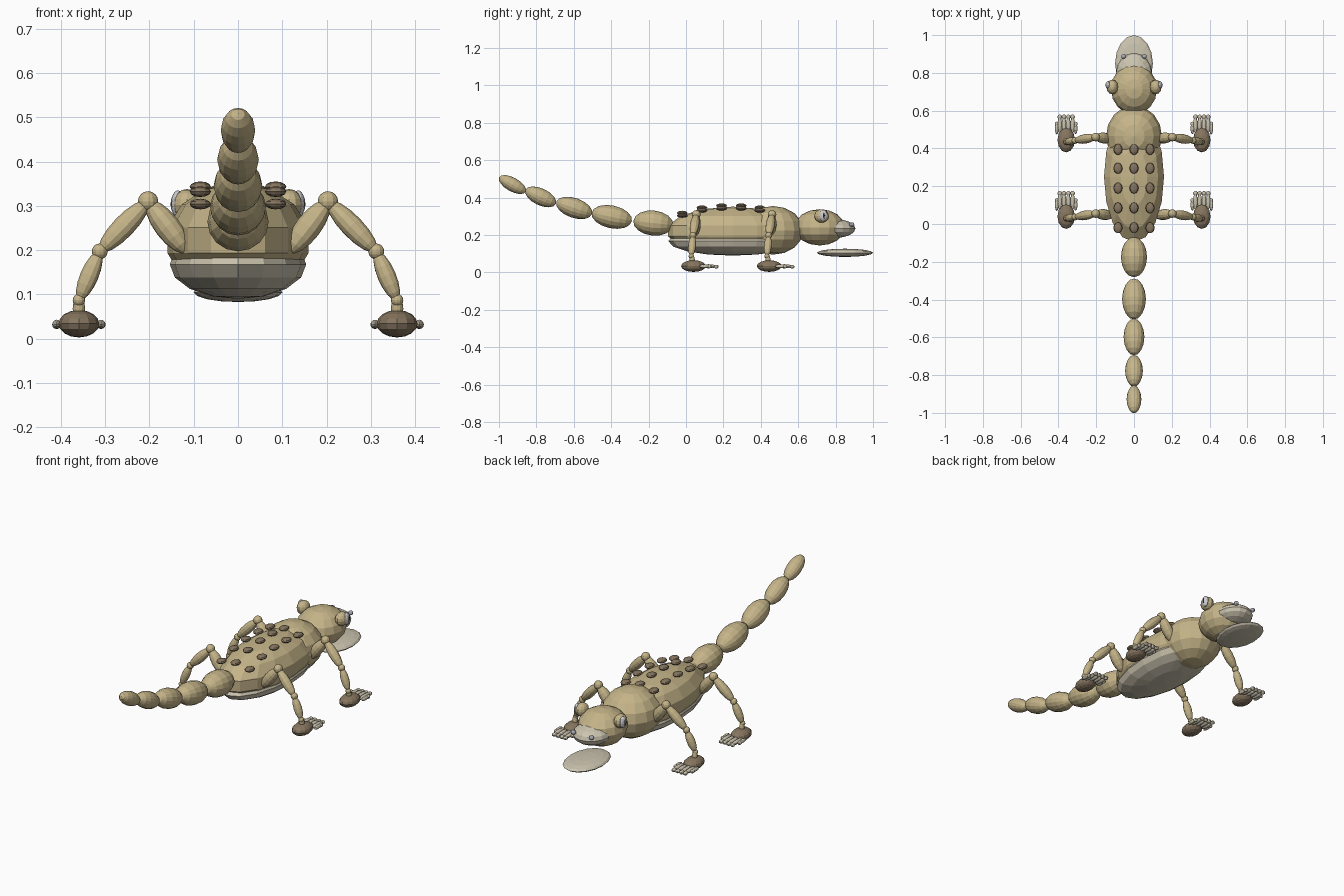
import bpy
import bmesh
import math
from mathutils import Vector, Matrix

if "Cube" in bpy.data.objects:
    bpy.data.objects.remove(bpy.data.objects["Cube"])


def material(name, rgb):
    m = bpy.data.materials.new(name)
    m.diffuse_color = (*rgb, 1)
    m.use_nodes = True
    m.node_tree.nodes["Principled BSDF"].inputs["Base Color"].default_value = m.diffuse_color
    return m


SKIN = material("tan_skin", (0.56, 0.46, 0.25))
PALE = material("pale_belly", (0.60, 0.55, 0.43))
BROWN = material("brown_scales", (0.24, 0.18, 0.115))
EYE = material("eye_white", (0.62, 0.62, 0.64))
NOSE = material("nostril_grey", (0.42, 0.42, 0.50))
DARK = material("dark_pupil", (0.02, 0.02, 0.02))


def ellipsoid(name, center, radii, mat, segs=16, rings=7, rot=None):
    """Flat-shaded ellipsoid; its pole is the local z axis."""
    bm = bmesh.new()
    bmesh.ops.create_uvsphere(bm, u_segments=segs, v_segments=rings, radius=1)
    m = Matrix.Translation(center)
    if rot is not None:
        m = m @ rot.to_4x4()
    bm.transform(m @ Matrix.Diagonal((*radii, 1)))
    mesh = bpy.data.meshes.new(name)
    bm.to_mesh(mesh)
    bm.free()
    mesh.materials.append(mat)
    ob = bpy.data.objects.new(name, mesh)
    bpy.context.collection.objects.link(ob)
    return ob


def bone(name, a, b, r, mat):
    """Spindle stretched between two joints."""
    a, b = Vector(a), Vector(b)
    d = b - a
    rot = d.to_track_quat('Z', 'Y').to_matrix()
    return ellipsoid(name, (a + b) / 2, (r, r, d.length / 2), mat, 12, 8, rot)


# Torso, chest and belly
ellipsoid("body", (0, 0.25, 0.222), (0.163, 0.355, 0.13), SKIN)
ellipsoid("chest", (0, 0.465, 0.225), (0.148, 0.163, 0.13), SKIN, 16, 8)
ellipsoid("belly", (0, 0.25, 0.168), (0.154, 0.345, 0.078), PALE, 16, 8)

# Head, snout and dropped lower jaw
ellipsoid("head", (0, 0.715, 0.241), (0.122, 0.135, 0.097), SKIN, 16, 8)
ellipsoid("snout", (0, 0.80, 0.235), (0.095, 0.106, 0.05), PALE, 16, 8)
ellipsoid("lower_jaw", (0, 0.85, 0.105), (0.10, 0.15, 0.022), PALE, 16, 8)

# Eyes and nostrils
for s in (-1, 1):
    ellipsoid("eye_socket", (s * 0.115, 0.725, 0.302), (0.031, 0.039, 0.036), SKIN, 12, 8)
    ellipsoid("eyeball", (s * 0.136, 0.735, 0.304), (0.015, 0.022, 0.031), EYE, 12, 8)
    ellipsoid("pupil", (s * 0.148, 0.737, 0.304), (0.004, 0.006, 0.016), DARK, 8, 6)
    ellipsoid("nostril", (s * 0.055, 0.887, 0.256), (0.013, 0.013, 0.012), NOSE, 10, 6)

# Tail: overlapping beads rising to the tip (y, z, width, height, half length, tilt)
for y, z, rx, rz, ry, tilt in [
    (-0.175, 0.264, 0.069, 0.067, 0.107, 6),
    (-0.397, 0.297, 0.063, 0.061, 0.110, 12),
    (-0.598, 0.345, 0.055, 0.053, 0.101, 19),
    (-0.777, 0.404, 0.047, 0.045, 0.090, 25),
    (-0.928, 0.470, 0.039, 0.037, 0.081, 29),
]:
    rot = Matrix.Rotation(math.radians(90 - tilt), 3, 'X')
    ellipsoid("tail_segment", (0, y, z), (rx, rz, ry), SKIN, 16, 8, rot)

# Back scales: five rows of three
for y, z in [(-0.02, 0.304), (0.085, 0.332), (0.19, 0.343), (0.295, 0.343), (0.395, 0.332)]:
    for x in (-0.085, 0, 0.085):
        dz = 0.014 if x == 0 else 0
        ellipsoid("back_scale", (x, y, z + dz), (0.024, 0.029, 0.012), BROWN, 12, 6)

# Four legs with jointed bones, feet and toes
for y0 in (0.04, 0.445):
    for s in (-1, 1):
        hip = (s * 0.115, y0 + 0.005, 0.195)
        knee = (s * 0.203, y0 + 0.015, 0.31)
        shin = (s * 0.312, y0 - 0.003, 0.197)
        ankle = (s * 0.359, y0 - 0.012, 0.087)
        bone("upper_leg", hip, knee, 0.029, SKIN)
        bone("middle_leg", knee, shin, 0.025, SKIN)
        bone("lower_leg", shin, ankle, 0.021, SKIN)
        for joint, r in ((knee, 0.023), (shin, 0.018), (ankle, 0.014)):
            ellipsoid("leg_joint", joint, (r, r, r), SKIN, 12, 8)
        fx = s * 0.359
        bone("ankle_stem", (fx, y0 - 0.01, 0.095), (fx, y0 - 0.003, 0.04), 0.014, SKIN)
        ellipsoid("foot", (fx, y0, 0.034), (0.046, 0.066, 0.031), BROWN, 12, 8)
        for dx in (-0.034, -0.0115, 0.0115, 0.034):
            ellipsoid("toe", (fx + dx, y0 + 0.08, 0.033), (0.012, 0.045, 0.011), PALE, 10, 6)
            ellipsoid("toe_tip", (fx + dx, y0 + 0.122, 0.031), (0.012, 0.013, 0.010), PALE, 10, 6)
        for dx in (-0.05, 0.05):
            ellipsoid("side_toe", (fx + dx, y0 + 0.06, 0.033), (0.010, 0.030, 0.010), PALE, 10, 6)
            ellipsoid("side_toe_tip", (fx + dx, y0 + 0.085, 0.032), (0.011, 0.012, 0.010), PALE, 10, 6)
